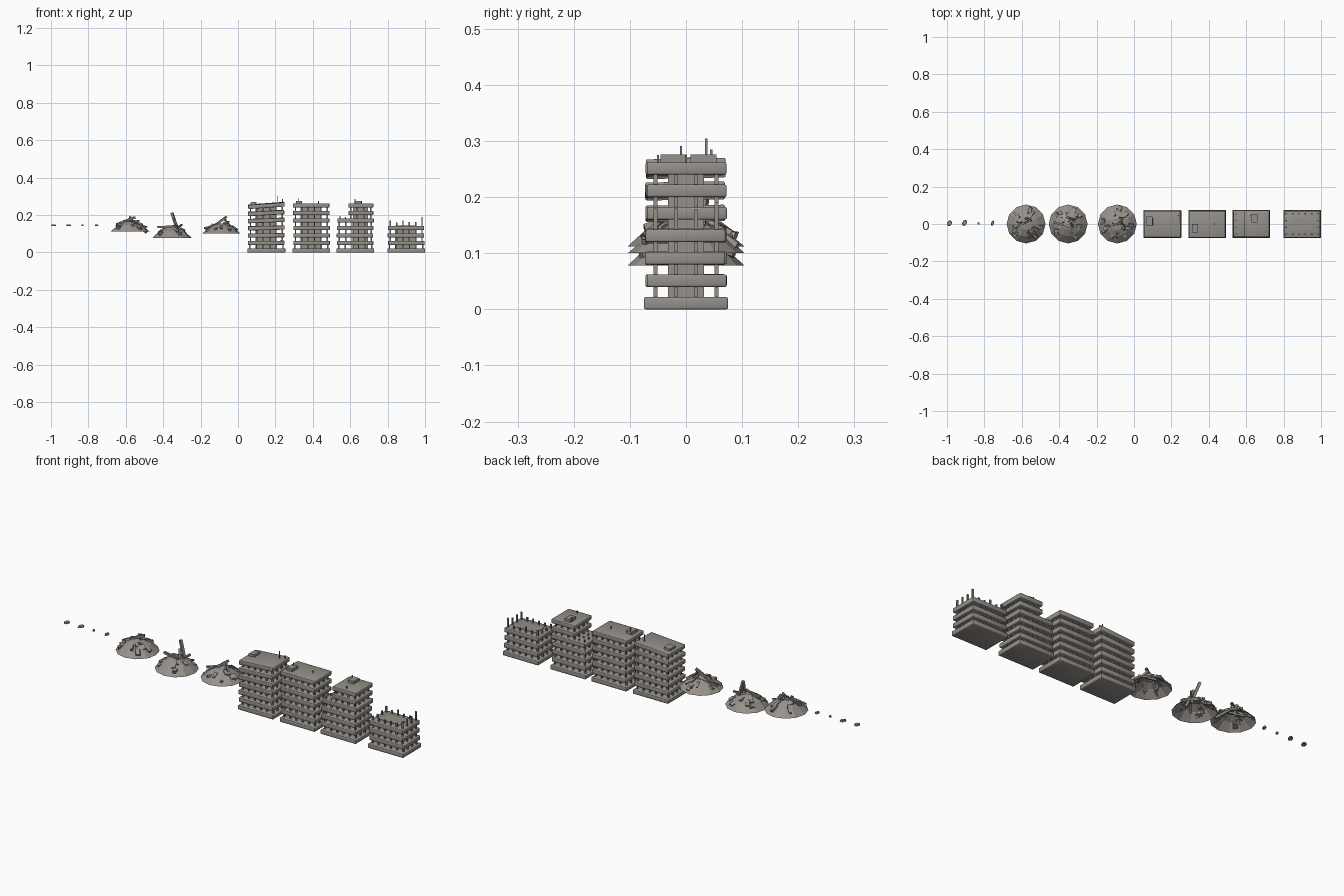
import bpy, bmesh, math, random
from mathutils import Matrix, Vector, Euler

if "Cube" in bpy.data.objects:
    bpy.data.objects.remove(bpy.data.objects["Cube"])
random.seed(4)

def mat(name, c):
    m = bpy.data.materials.new(name)
    m.diffuse_color = (*c, 1)
    m.use_nodes = True
    m.node_tree.nodes["Principled BSDF"].inputs["Base Color"].default_value = m.diffuse_color
    return m
CONCRETE = mat("concrete", (0.30, 0.28, 0.255))
RUBBLE = mat("rubble", (0.31, 0.285, 0.26))
METAL = mat("dull_metal", (0.25, 0.235, 0.215))

def box(bm, c, s, rot=(0, 0, 0)):
    m = Matrix.Translation(c) @ Euler(rot).to_matrix().to_4x4() @ Matrix.Diagonal((*s, 1))
    return bmesh.ops.create_cube(bm, size=1, matrix=m)["verts"]

def rod(bm, a, b, w):
    a, b = Vector(a), Vector(b)
    m = (Matrix.Translation((a + b) / 2) @ (b - a).to_track_quat('Z', 'Y').to_matrix().to_4x4()
         @ Matrix.Diagonal((w, w, (b - a).length, 1)))
    bmesh.ops.create_cube(bm, size=1, matrix=m)

def finish(bm, name, material, bevel=0, smooth=False):
    me = bpy.data.meshes.new(name)
    bm.to_mesh(me)
    bm.free()
    o = bpy.data.objects.new(name, me)
    bpy.context.collection.objects.link(o)
    me.materials.append(material)
    for p in me.polygons:
        p.use_smooth = smooth
    if bevel:
        b = o.modifiers.new("bevel", 'BEVEL')
        b.width, b.segments = bevel, 2
    return o

STEP, TH = 0.04, 0.022

def building(name, cx, floors, tilt=0, tower=None):
    """Stacked slabs on a core and a ring of columns; tower = (x0, x1, first floor)."""
    slabs, cols, core = bmesh.new(), bmesh.new(), bmesh.new()
    for i in range(floors):
        w, d, x = (0.202, 0.15, cx) if i == 0 else (0.195, 0.142, cx)
        if tower and i >= tower[2]:
            w, x = tower[1] - tower[0], (tower[0] + tower[1]) / 2
        j = random.uniform(-0.002, 0.002) if i else 0
        t = tilt * (i / max(1, floors - 1)) ** 1.5
        box(slabs, (x + j, j, i * STEP + TH / 2), (w, d, TH), (t * 0.3, -t, 0))
        # columns up to the next floor
        if i < floors - 1:
            cw = w
            if tower and i + 1 >= tower[2]:
                cw, x = tower[1] - tower[0], (tower[0] + tower[1]) / 2
            n = 6 if cw > 0.15 else 4
            for a in range(n):
                for b in range(4):
                    if a in (0, n - 1) or b in (0, 3):
                        px = x + (a / (n - 1) - 0.5) * (cw - 0.025)
                        py = (b / 3 - 0.5) * 0.108
                        box(cols, (px, py, i * STEP + 0.031), (0.007, 0.007, 0.022))
    top = (floors - 1) * STEP + TH
    kx, kw = cx - 0.003, 0.112
    if tower:
        kx, kw = (tower[0] + tower[1]) / 2, 0.08
    kt = top + 0.002 if name == "unfinished_block" else top - 0.012
    box(core, (kx, 0, kt / 2 + 0.002), (kw, 0.065, kt - 0.004))
    finish(slabs, name + "_floor_slabs", CONCRETE, 0.003, True)
    finish(cols, name + "_columns", CONCRETE)
    finish(core, name + "_core", CONCRETE)

building("leaning_block", 0.152, 7, tilt=0.07)
building("tall_block", 0.392, 7)
building("stepped_block", 0.627, 7, tower=(0.59, 0.722, 5))
building("unfinished_block", 0.899, 4)

# roof hatches
bm = bmesh.new()
box(bm, (0.083, 0.016, 0.262), (0.034, 0.046, 0.014), (0, -0.07, 0))
box(bm, (0.327, -0.022, 0.269), (0.032, 0.046, 0.014))
box(bm, (0.643, 0.031, 0.269), (0.032, 0.046, 0.014))
finish(bm, "roof_hatches", CONCRETE)

# antennas and exposed bars on the roofs
bm = bmesh.new()
for x, y, z0, z1 in [(0.213, 0.036, 0.25, 0.304), (0.238, 0.045, 0.25, 0.285), (0.325, -0.009, 0.25, 0.291),
                     (0.43, 0.0, 0.25, 0.275), (0.625, 0.045, 0.25, 0.285), (0.66, -0.05, 0.25, 0.275)]:
    rod(bm, (x, y, z0), (x, y, z1), 0.004)
for y in (-0.054, -0.018, 0.018, 0.054):
    rod(bm, (0.545, y, 0.17), (0.545, y, 0.195), 0.005)
    rod(bm, (0.575, y, 0.17), (0.575, y, 0.19), 0.005)
finish(bm, "roof_rods", METAL)

# broken column stubs of the unfinished block
bm = bmesh.new()
for a in range(6):
    for b in range(4):
        if a in (0, 5) or b in (0, 3):
            x, y = 0.899 + (a / 5 - 0.5) * 0.17, (b / 3 - 0.5) * 0.108
            h = random.choice((0.158, 0.16, 0.162, 0.172)) + (0.018 if a == 5 else 0)
            rod(bm, (x, y, 0.13), (x, y, h), 0.007)
finish(bm, "column_stubs", CONCRETE)

def chunk(bm, c, s, rot):
    vs = box(bm, c, s, rot)
    for v in vs:
        v.co += Vector([random.uniform(-0.12, 0.12) * k for k in s])

def pile(name, cx, z, h, beams):
    """Hollow twelve-sided mound with chunks and leaning beams."""
    bm = bmesh.new()
    n, prof = 12, [(0.104, 0), (0.066, 0.6), (0.032, 0.9)]
    rings = []
    for k, (r, f) in enumerate(prof):
        ring = []
        for i in range(n):
            a = math.tau * i / n
            q = r * (1 + (random.uniform(-0.08, 0.08) if k else 0))
            ring.append(bm.verts.new((cx + q * math.cos(a), q * math.sin(a), z + f * h)))
        rings.append(ring)
    tip = bm.verts.new((cx, 0, z + h))
    for i in range(n):
        j = (i + 1) % n
        for r0, r1 in zip(rings, rings[1:]):
            bm.faces.new((r0[i], r0[j], r1[j], r1[i]))
        bm.faces.new((rings[-1][i], rings[-1][j], tip))
    finish(bm, name + "_mound", RUBBLE)
    bm = bmesh.new()
    for i in range(18):
        a, r = i * 2.4 + random.random(), 0.022 + 0.062 * math.sqrt(i / 18)
        zz = z + h * (1 - (r / 0.104) ** 1.6) + 0.002
        s = (random.uniform(0.018, 0.034), random.uniform(0.012, 0.02), random.uniform(0.008, 0.016))
        chunk(bm, (cx + r * math.cos(a), r * math.sin(a), zz), s,
              (random.uniform(-.4, .4), random.uniform(0.1, 0.7), a))
    finish(bm, name + "_chunks", CONCRETE)
    bm = bmesh.new()
    for a, b, w in beams:
        rod(bm, a, b, w)
    finish(bm, name + "_beams", METAL)

pile("left_pile", -0.577, 0.112, 0.058, [
    ((-0.65, -0.02, 0.15), (-0.55, 0.02, 0.188), 0.011), ((-0.58, 0.03, 0.182), (-0.49, -0.02, 0.106), 0.011),
    ((-0.62, 0.03, 0.14), (-0.53, -0.04, 0.17), 0.009), ((-0.59, 0.0, 0.14), (-0.575, 0.01, 0.192), 0.009)])
pile("middle_pile", -0.352, 0.078, 0.062, [
    ((-0.315, 0.02, 0.1), (-0.354, 0.035, 0.212), 0.013), ((-0.32, -0.02, 0.1), (-0.342, 0.01, 0.18), 0.012),
    ((-0.43, 0.01, 0.135), (-0.33, -0.02, 0.14), 0.011), ((-0.37, -0.05, 0.1), (-0.30, 0.04, 0.148), 0.009)])
pile("right_pile", -0.089, 0.1, 0.055, [
    ((-0.15, -0.02, 0.125), (-0.062, 0.01, 0.19), 0.011), ((-0.18, 0.0, 0.13), (-0.06, 0.03, 0.155), 0.01),
    ((-0.075, 0.01, 0.18), (-0.02, -0.03, 0.115), 0.009), ((-0.10, 0.04, 0.13), (-0.05, -0.03, 0.165), 0.009)])

# loose flat shards, six-sided
bm = bmesh.new()
for x, y, sx, sy, rot in [(-0.986, 0.004, 0.026, 0.034, 0.4), (-0.906, 0.006, 0.024, 0.036, 0.5),
                          (-0.831, 0.003, 0.014, 0.014, 0.1), (-0.756, 0.004, 0.017, 0.03, 0.3)]:
    m = (Matrix.Translation((x, y, 0.145)) @ Matrix.Rotation(-rot, 4, 'Z')
         @ Matrix.Diagonal((sx, sy, 0.008, 1)))
    bmesh.ops.create_cone(bm, cap_ends=True, segments=6, radius1=0.5, radius2=0.4, depth=1, matrix=m)
finish(bm, "loose_shards", CONCRETE)
